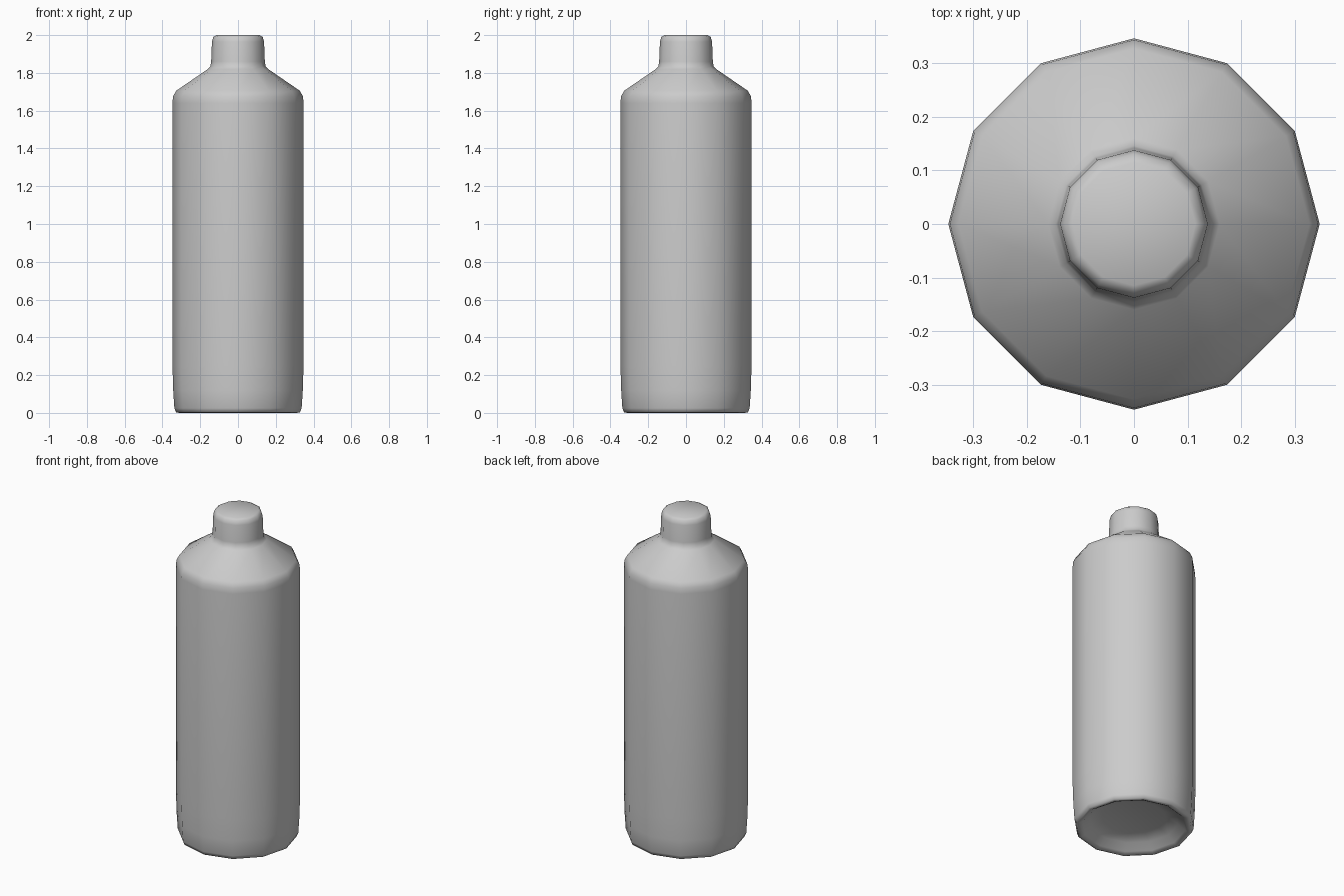
import bpy, bmesh
from math import sin, cos, tau

if "Cube" in bpy.data.objects:
    bpy.data.objects.remove(bpy.data.objects["Cube"])

SIDES = 12

# Radius/height profile from the recessed base up to the cap top
profile = [(0.18, 0.065), (0.25, 0.045), (0.29, 0.01), (0.31, 0.0), (0.328, 0.003),
           (0.337, 0.025), (0.343, 0.12), (0.347, 0.25), (0.347, 1.64),
           (0.344, 1.675), (0.328, 1.705), (0.16, 1.82), (0.146, 1.835),
           (0.142, 1.86), (0.138, 1.965), (0.131, 1.99), (0.115, 2.0)]


def lathe(name, points):
    bm = bmesh.new()
    rings = [[bm.verts.new((r * cos(tau * i / SIDES), r * sin(tau * i / SIDES), z))
              for i in range(SIDES)] for r, z in points]
    for low, high in zip(rings, rings[1:]):
        for i in range(SIDES):
            j = (i + 1) % SIDES
            bm.faces.new((low[i], low[j], high[j], high[i]))
    # Closed base recess and cap top
    bm.faces.new(rings[0][::-1])
    bm.faces.new(rings[-1])
    for f in bm.faces:
        f.smooth = True
    mesh = bpy.data.meshes.new(name)
    bm.to_mesh(mesh)
    bm.free()
    obj = bpy.data.objects.new(name, mesh)
    bpy.context.collection.objects.link(obj)
    return obj


# Bottle with shoulder, neck and hollowed base
lathe("bottle", profile)
